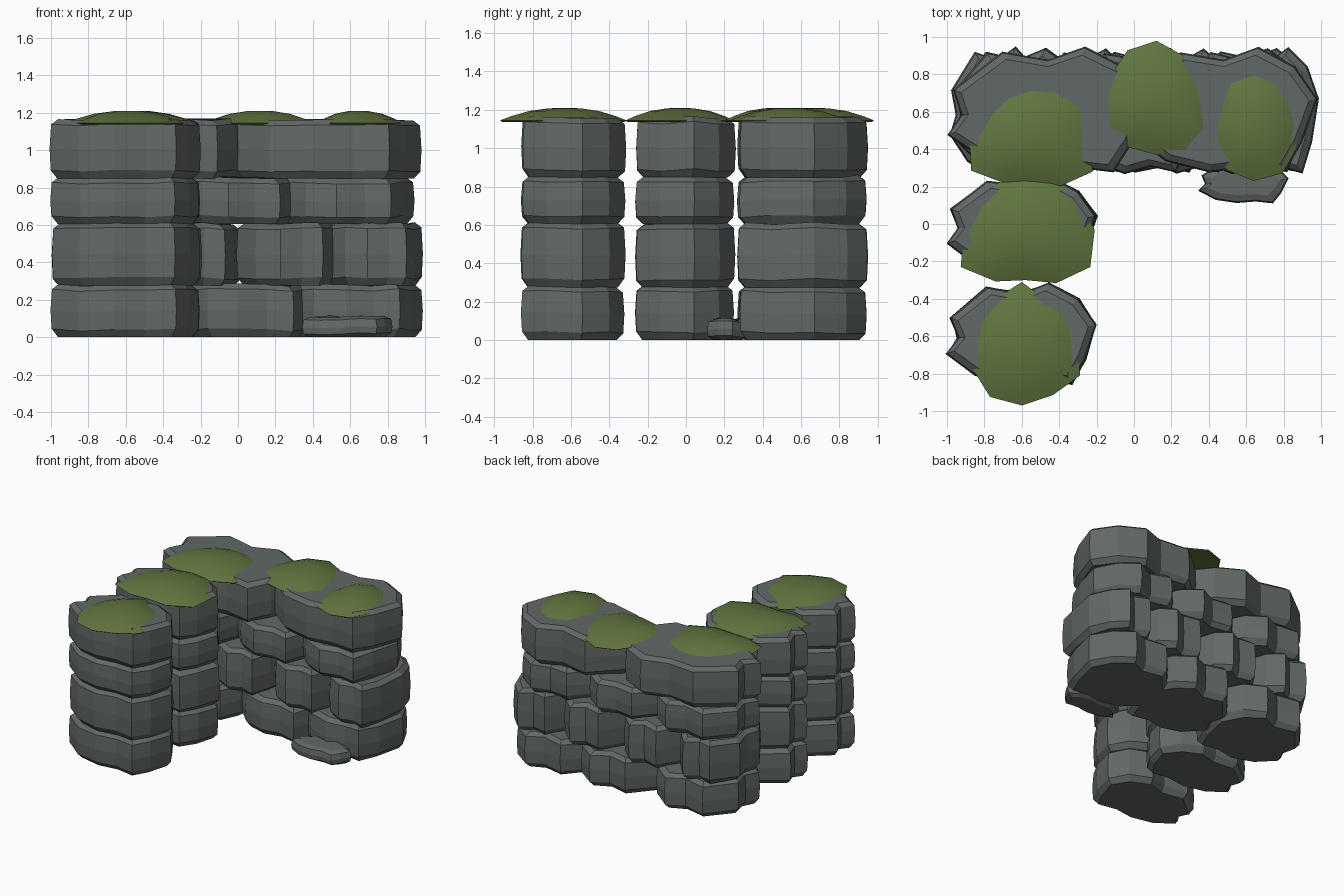
import bpy, bmesh, math, random

if "Cube" in bpy.data.objects:
    bpy.data.objects.remove(bpy.data.objects["Cube"])

random.seed(4)

def material(name, rgb):
    m = bpy.data.materials.new(name)
    m.diffuse_color = (*rgb, 1)
    m.use_nodes = True
    m.node_tree.nodes["Principled BSDF"].inputs["Base Color"].default_value = m.diffuse_color
    return m

STONE = material("stone", (0.12, 0.14, 0.135))
MOSS = material("moss", (0.12, 0.18, 0.05))

# Shared chiselled plan outline with notches and ridges, clockwise from the left end
OUTLINE = [(-1, -.36), (-.86, -.05), (-.95, .34), (-.47, .92), (0, .82), (.37, 1), (.76, .7),
           (1, .2), (.85, -.48), (.67, -.94), (.27, -.86), (-.15, -.95), (-.62, -.78)]

def finish(bm, name, mat):
    bmesh.ops.recalc_face_normals(bm, faces=bm.faces)
    me = bpy.data.meshes.new(name)
    bm.to_mesh(me)
    bm.free()
    ob = bpy.data.objects.new(name, me)
    bpy.context.collection.objects.link(ob)
    me.materials.append(mat)
    return ob

def loft(bm, rings):
    for a, b in zip(rings, rings[1:]):
        n = len(a)
        for i in range(n):
            bm.faces.new((a[i], a[(i + 1) % n], b[(i + 1) % n], b[i]))

# Stone: outline lofted upward with chamfered top and bottom
def stone(name, cx, cy, hx, hy, z0, z1, jit=0.02, ch=0.04):
    bm = bmesh.new()
    outline = [(x * (1 + random.uniform(-jit, jit)), y * (1 + random.uniform(-jit, jit)))
               for x, y in OUTLINE]
    wave = [random.uniform(-.008, .008) for _ in outline]
    rings = []
    for z, inset in ((z0, .04), (z0 + ch, .006), ((z0 + z1) / 2, 0), (z1 - ch * .7, .008), (z1, .045)):
        w = 0 if z == z0 else 1
        rings.append([bm.verts.new((cx + x * (hx - inset), cy + y * (hy - inset), z + w * k))
                      for (x, y), k in zip(outline, wave)])
    loft(bm, rings)
    bm.faces.new(rings[0])
    bm.faces.new(rings[-1])
    return finish(bm, name, STONE)

# Moss: ragged low dome with a thin overhanging rim; radii run counter-clockwise from +x
def moss(name, cx, cy, radii):
    bm = bmesh.new()
    n = len(radii)
    pts = [(r * math.cos(i * math.tau / n), r * math.sin(i * math.tau / n))
           for i, r in enumerate(radii)]
    rings = []
    for r, z in ((.97, 1.138), (1.0, 1.145), (.82, 1.168), (.55, 1.194), (.25, 1.208)):
        rings.append([bm.verts.new((cx + x * r, cy + y * r, z)) for x, y in pts])
    loft(bm, rings)
    bm.faces.new(rings[0])
    tip = bm.verts.new((cx, cy, 1.21))
    top = rings[-1]
    for i in range(n):
        bm.faces.new((top[i], top[(i + 1) % n], tip))
    ob = finish(bm, name, MOSS)
    for p in ob.data.polygons:
        p.use_smooth = p.normal.z > 0
    return ob

# Courses: bottom and top heights, then centre x and half width of back wall stones
courses = [
    (0.0, .28, [(-.61, .38), (.06, .36), (.63, .36)]),
    (.275, .608, [(-.73, .26), (-.25, .27), (.27, .28), (.73, .26)]),
    (.605, .853, [(-.61, .37), (0, .34), (.58, .36)]),
    (.848, 1.162, [(-.46, .53), (.48, .5)]),
]
for c, (z0, z1, row) in enumerate(courses, 1):
    for k, (x, h) in enumerate(row, 1):
        stone(f"back_wall_stone_{c}_{k}", x, .6, h, .345, z0, z1)
    # Two side wall pillars
    stone(f"middle_pillar_stone_{c}", -.6, -.01, .4, .265, z0, z1)
    stone(f"front_pillar_stone_{c}", -.6, -.595, .4, .278, z0, z1)

# Fallen slab at the foot of the wall
stone("fallen_slab", .585, .22, .24, .115, 0, .11, ch=.02)

# Moss caps along the top
caps = [
    (-.6, -.63, (.3, .3, .26, .32, .27, .26, .26, .3, .34, .34, .33, .36)),
    (-.58, -.03, (.37, .32, .3, .28, .29, .3, .33, .4, .32, .27, .33, .4)),
    (-.55, .47, (.33, .35, .3, .27, .27, .28, .33, .37, .29, .26, .31, .38)),
    (.12, .66, (.27, .28, .28, .32, .31, .28, .3, .34, .29, .29, .34, .33)),
    (.64, .54, (.24, .24, .27, .3, .29, .22, .22, .24, .29, .31, .31, .26)),
]
for k, (x, y, radii) in enumerate(caps, 1):
    moss(f"moss_cap_{k}", x, y, radii)
